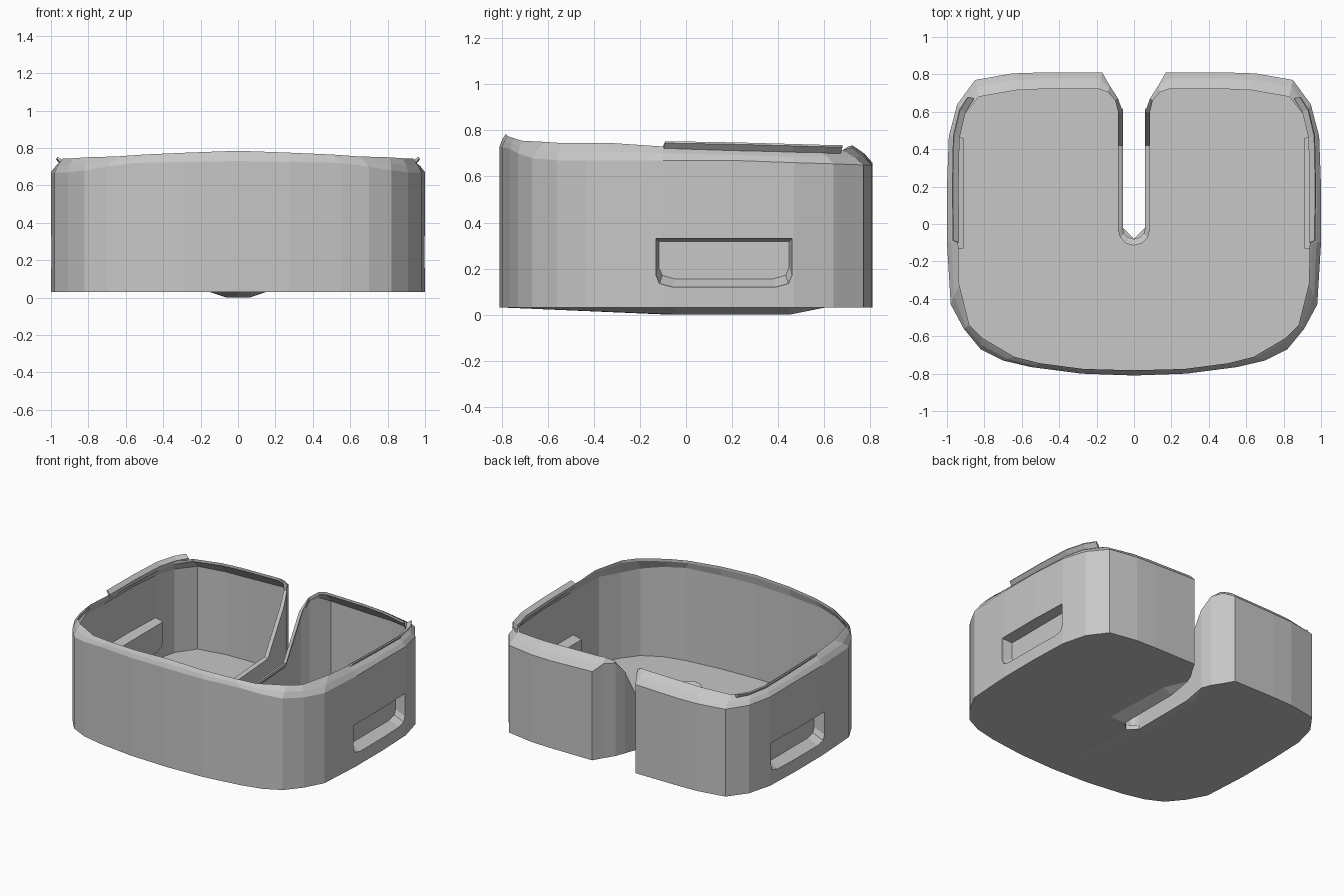
import bpy
import bmesh
from mathutils import Vector

if "Cube" in bpy.data.objects:
    bpy.data.objects.remove(bpy.data.objects["Cube"], do_unlink=True)

GREY = (0.57, 0.57, 0.57, 1)
grey = bpy.data.materials.new("plain grey")
grey.use_nodes = True
grey.diffuse_color = GREY
grey.node_tree.nodes["Principled BSDF"].inputs["Base Color"].default_value = GREY

BASE, FLOOR, WALL = 0.03, 0.042, 0.016


def add_object(name, bm):
    bmesh.ops.recalc_face_normals(bm, faces=bm.faces)
    mesh = bpy.data.meshes.new(name)
    bm.to_mesh(mesh)
    bm.free()
    mesh.materials.append(grey)
    obj = bpy.data.objects.new(name, mesh)
    bpy.context.collection.objects.link(obj)
    return obj


def loft(name, rings):
    """Bridge closed rings of equal length and cap both ends."""
    bm = bmesh.new()
    loops = [[bm.verts.new(p) for p in ring] for ring in rings]
    for low, high in zip(loops, loops[1:]):
        for i in range(len(low)):
            j = (i + 1) % len(low)
            bm.faces.new((low[i], low[j], high[j], high[i]))
    caps = [bm.faces.new(loops[0]), bm.faces.new(loops[-1])]
    bmesh.ops.recalc_face_normals(bm, faces=bm.faces)
    bmesh.ops.triangulate(bm, faces=caps)
    return add_object(name, bm)


def boolean(target, other, operation):
    mod = target.modifiers.new(operation.lower(), 'BOOLEAN')
    mod.operation = operation
    mod.solver = 'EXACT'
    mod.object = other
    other.hide_render = True
    other.hide_viewport = True
    other.display_type = 'WIRE'


def mirrored(half):
    """Complete a half ring whose first and last points lie on the middle."""
    return half + [(-x, y, z) for x, y, z in half[-2:0:-1]]


# Stations, front middle to slot tip: wall x, y / rim lip x, y / wall top z, rim z
front_and_sides = [
    (0, -.81, 0, -.782, .73, .785), (.28, -.8, .27, -.775, .725, .775),
    (.55, -.765, .5, -.745, .72, .765), (.7, -.73, .64, -.71, .7, .755),
    (.82, -.67, .81, -.61, .68, .75), (.91, -.56, .88, -.54, .67, .745),
    (.98, -.43, .935, -.32, .67, .745), (1, -.1, .94, -.1, .67, .73),
    (1, .2, .945, .2, .67, .715), (.99, .47, .94, .45, .66, .71),
    (.945, .64, .91, .58, .655, .71), (.85, .77, .83, .68, .65, .715),
    (.65, .805, .63, .715, .65, .725), (.5, .81, .48, .722, .65, .73),
]
slot = [
    (.17, .81, .19, .722, .66, .735), (.13, .74, .14, .705, .7, .73),
    (.085, .67, .1, .66, .69, .7), (.06, .6, .085, .6, .61, .62),
    (.06, .42, .085, .42, .31, .32), (.06, -.02, .085, -.03, .28, .29),
    (.052, -.05, .074, -.072, .27, .28), (.03, -.072, .043, -.104, .27, .28),
    (0, -.08, 0, -.115, .27, .28),
]
stations = front_and_sides + slot


def outer_wall(t):
    """Ring on the outside: wall at t = 0, chamfer above it as t grows."""
    return mirrored([(ox + (ix - ox) * t, oy + (iy - oy) * t, zc + (zt - zc) * t ** .7)
                     for ox, oy, ix, iy, zc, zt in stations])


def inner_wall(z_of):
    ring = []
    for ox, oy, ix, iy, zc, zt in stations:
        inward = Vector((ix - ox, iy - oy)).normalized() * WALL
        ring.append((ox + inward.x, oy + inward.y, z_of(zc)))
    return mirrored(ring)


# Thin shell with a rim that overhangs the inside
tray = loft("tray_body", [
    mirrored([(s[0], s[1], BASE) for s in stations]),
    outer_wall(0),
    outer_wall(.4),
    outer_wall(.78),
    mirrored([(s[2], s[3], s[5]) for s in stations]),
    mirrored([(s[2], s[3], s[5] - .018) for s in stations]),
    inner_wall(lambda z: z - .02),
    inner_wall(lambda z: FLOOR),
])


# Side grips: a bulge on the inner wall, hollowed from outside
def grip_ring(x, side, grow, sill):
    y0, y1, z0, z1, r = -.13 - grow, .46 + grow, .12 + sill, .33 + grow, .05
    profile = [(y0, z1), (y0, z0 + r), (y0 + r * .3, z0 + r * .3), (y0 + r * 1.4, z0),
               (y1 - r * 1.4, z0), (y1 - r * .3, z0 + r * .3), (y1, z0 + r), (y1, z1)]
    return [(x * side, y, z) for y, z in profile]


sides = ((1, "left"), (-1, "right"))
for side, label in sides:
    bulge = loft(label + "_grip_bulge",
                 [grip_ring(.987, side, .012, -.012), grip_ring(.912, side, 0, .02)])
    boolean(tray, bulge, 'UNION')
for side, label in sides:
    hollow = loft(label + "_grip_cutter",
                  [grip_ring(1.03, side, 0, 0), grip_ring(.985, side, 0, 0),
                   grip_ring(.925, side, -.012, .035)])
    boolean(tray, hollow, 'DIFFERENCE')

# Flared catch lips on the rear part of the side rims
lip_path = [(.95, -.1, .72), (.953, .2, .715), (.948, .46, .708),
            (.915, .6, .704), (.87, .67, .704)]
for side, label in sides:
    rings = []
    for x, y, z in lip_path:
        rings.append([(side * (x - .01), y, z - .01), (side * (x + .02), y + .01, z + .025),
                      (side * (x + .015), y + .01, z + .033), (side * (x - .015), y, z + .012)])
    loft(label + "_rim_lip", rings)

# Shallow keel under the floor around the slot
bm = bmesh.new()
outer = mirrored([(0, -.78, BASE), (.15, -.06, BASE), (.13, .45, BASE), (.06, .62, BASE)]
                 + [(0, .62, BASE)])
inner = mirrored([(0, -.08, 0), (.06, -.02, 0), (.06, .45, 0), (.06, .6, BASE)]
                 + [(0, .6, BASE)])
top = [(x, y, BASE) for x, y, z in inner]
rows = [[bm.verts.new(p) for p in ring] for ring in (outer, inner, top)]
for a, b in zip(rows, rows[1:]):
    for i in range(len(a)):
        j = (i + 1) % len(a)
        # Leave the slot mouth open
        if i not in (3, 4):
            bm.faces.new((a[i], a[j], b[j], b[i]))
bmesh.ops.remove_doubles(bm, verts=bm.verts, dist=0.001)
loose = [v for v in bm.verts if not v.link_faces]
bmesh.ops.delete(bm, geom=loose, context='VERTS')
add_object("slot_keel", bm)
